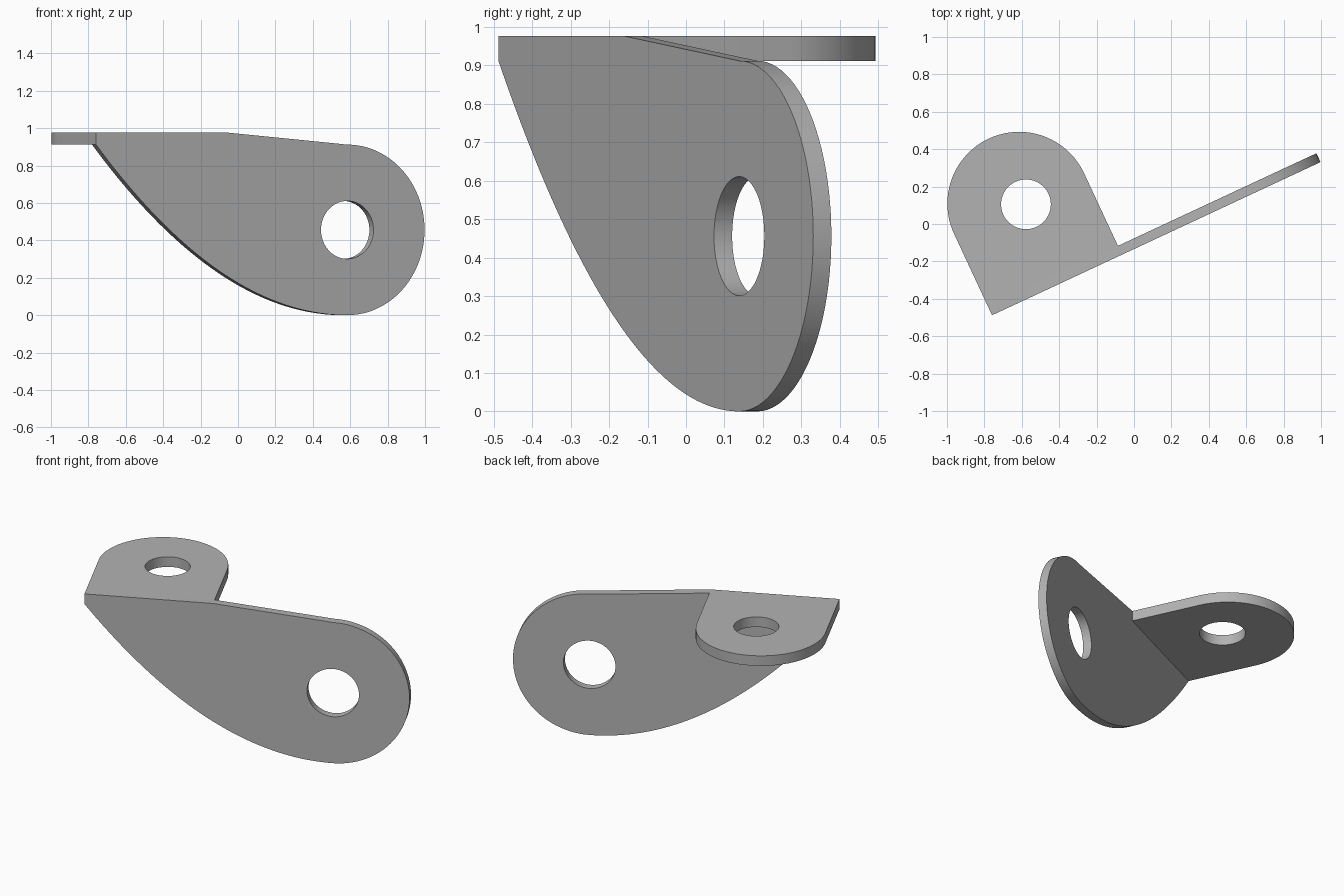
import bpy, bmesh
from math import sin, cos, pi, radians
from mathutils import Matrix, Vector

cube = bpy.data.objects.get("Cube")
if cube:
    bpy.data.objects.remove(cube)

steel = bpy.data.materials.new("grey steel")
steel.use_nodes = True
GREY = (0.45, 0.45, 0.45, 1)
steel.diffuse_color = GREY
steel.node_tree.nodes["Principled BSDF"].inputs["Base Color"].default_value = GREY

TOP, UNDER = 0.977, 0.912      # upper and lower level of the flange
WALL = 0.052                   # thickness of the upright plate
WIDTH = 0.767                  # width of the flange
PLACE = Matrix.Translation((-0.759, -0.488, 0)) @ Matrix.Rotation(radians(25), 4, "Z")


def arc(cx, cy, r, start, end, n):
    angles = [start + (end - start) * i / n for i in range(n + 1)]
    return [(cx + r * cos(a), cy + r * sin(a)) for a in angles]


def sheet(name, outline, hole, thickness, matrix):
    """Fill an outline with a hole cut out, and extrude it to a thickness."""
    bm = bmesh.new()
    for loop in (outline, hole):
        verts = [bm.verts.new((x, y, 0)) for x, y in loop]
        for a, b in zip(verts, verts[1:] + verts[:1]):
            bm.edges.new((a, b))
    bmesh.ops.triangle_fill(bm, use_beauty=True, use_dissolve=False,
                            edges=bm.edges[:], normal=(0, 0, 1))
    result = bmesh.ops.extrude_face_region(bm, geom=bm.faces[:], use_keep_orig=True)
    moved = [g for g in result["geom"] if isinstance(g, bmesh.types.BMVert)]
    bmesh.ops.translate(bm, verts=moved, vec=Vector((0, 0, thickness)))
    bm.transform(PLACE @ matrix)
    bmesh.ops.recalc_face_normals(bm, faces=bm.faces[:])
    mesh = bpy.data.meshes.new(name)
    bm.to_mesh(mesh)
    bm.free()
    mesh.materials.append(steel)
    obj = bpy.data.objects.new(name, mesh)
    bpy.context.collection.objects.link(obj)
    bpy.ops.object.select_all(action="DESELECT")
    obj.select_set(True)
    bpy.context.view_layer.objects.active = obj
    bpy.ops.object.shade_smooth_by_angle(angle=radians(30))


# Upright plate: parabolic lower edge, round nose, sloped then flat top
NOSE, R = 1.482, 0.456
lower = [(NOSE * i / 40, UNDER * (1 - i / 40) ** 2) for i in range(40)]
nose = arc(NOSE, R, R, -pi / 2, pi / 2, 48)
upright = Matrix(((1, 0, 0, 0), (0, 0, 1, 0), (0, 1, 0, 0), (0, 0, 0, 1)))
sheet("upright_plate", lower + nose + [(WIDTH, TOP), (0, TOP)],
      arc(NOSE, R, 0.155, 0, 2 * pi, 48)[:-1], WALL, upright)

# Horizontal flange with a rounded end, meeting the back of the plate
end = arc(WIDTH / 2, 0.48, WIDTH / 2, 0, pi, 48)
sheet("flange", [(0, WALL), (WIDTH, WALL)] + end,
      arc(0.415, 0.461, 0.133, 0, 2 * pi, 48)[:-1], TOP - UNDER,
      Matrix.Translation((0, 0, UNDER)))
